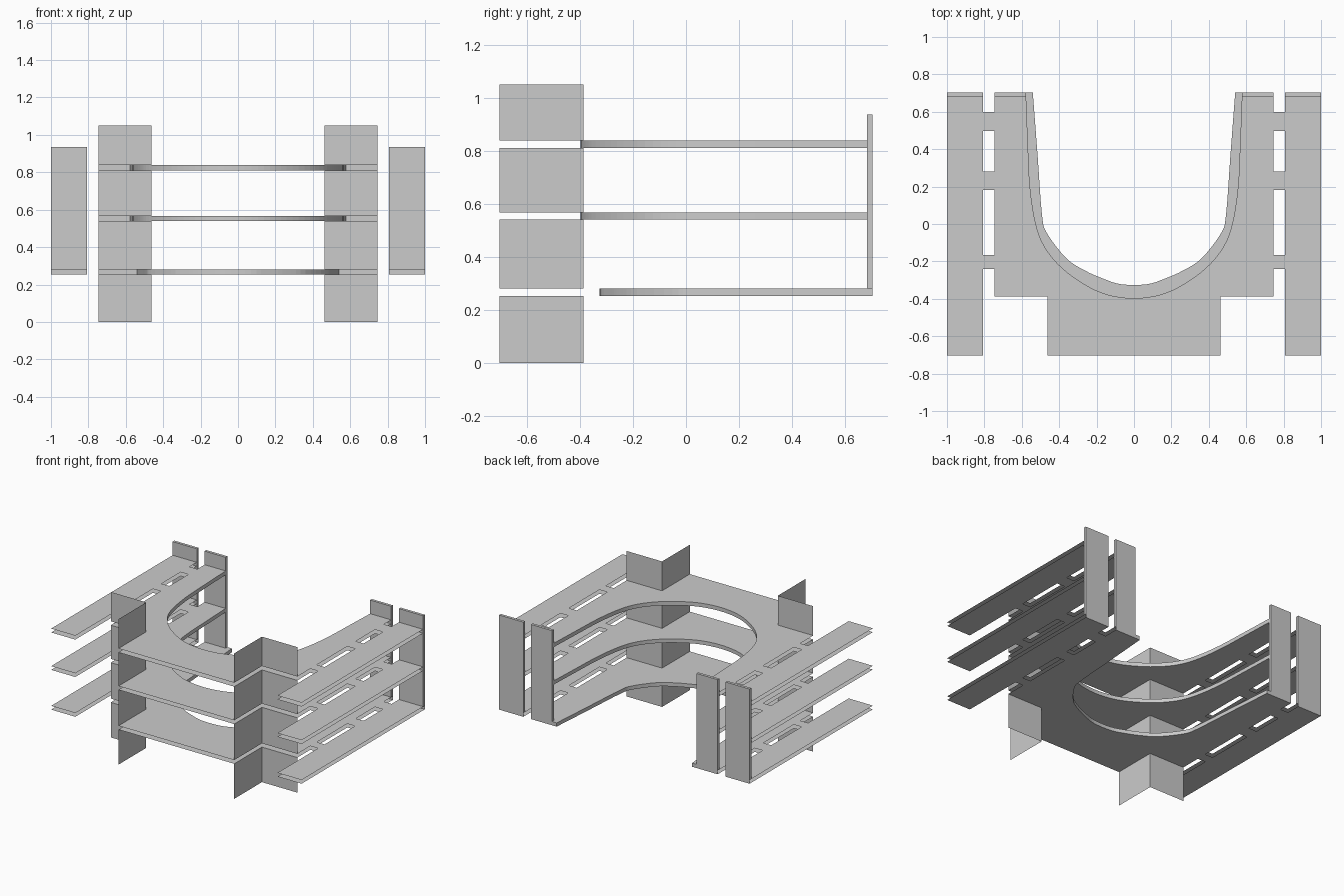
import bpy
import bmesh
from mathutils import Vector

if "Cube" in bpy.data.objects:
    bpy.data.objects.remove(bpy.data.objects["Cube"], do_unlink=True)

grey = bpy.data.materials.new("plain grey")
grey.use_nodes = True
COLOUR = (0.6, 0.6, 0.6, 1)
grey.diffuse_color = COLOUR
grey.node_tree.nodes["Principled BSDF"].inputs["Base Color"].default_value = COLOUR

# Shared dimensions
OUT, STRIP, BODY, FRONT = 1.0, 0.807, 0.745, 0.462
Y0, STEP, REAR, BACK = -0.703, -0.387, 0.683, 0.703
TABS = [(-0.24, -0.165), (0.182, 0.28), (0.498, 0.6)]
LEVELS = [(0.253, 0.28), (0.54, 0.567), (0.81, 0.838)]
TOP, PLATE_TOP = 1.05, 0.936


def finish(name, bm):
    mesh = bpy.data.meshes.new(name)
    bm.to_mesh(mesh)
    bm.free()
    mesh.materials.append(grey)
    obj = bpy.data.objects.new(name, mesh)
    bpy.context.collection.objects.link(obj)
    return obj


def sheet(bm, points, z, up):
    """Flat horizontal face that looks up or down."""
    face = bm.faces.new([bm.verts.new((x, y, z)) for x, y in points])
    face.normal_update()
    if (face.normal.z > 0) != up:
        face.normal_flip()


def wall(bm, path, z0, z1):
    """Upright strip that follows a path."""
    low = [bm.verts.new((x, y, z0)) for x, y in path]
    high = [bm.verts.new((x, y, z1)) for x, y in path]
    for i in range(len(path) - 1):
        bm.faces.new((low[i], low[i + 1], high[i + 1], high[i]))


def rect(x0, x1, y0, y1):
    return [(x0, y0), (x1, y0), (x1, y1), (x0, y1)]


def smooth_path(points, steps=4):
    """Curve through the points, mirrored to the other side."""
    pts = [Vector(p) for p in points]
    full = pts + [Vector((-p.x, p.y)) for p in reversed(pts) if p.x > 0]
    full = [full[0] * 2 - full[1]] + full + [full[-1] * 2 - full[-2]]
    path = []
    for a, b, c, d in zip(full, full[1:], full[2:], full[3:]):
        for s in range(steps):
            t = s / steps
            p = 0.5 * (2 * b + (c - a) * t + (2 * a - 5 * b + 4 * c - d) * t * t
                       + (3 * b - a - 3 * c + d) * t ** 3)
            path.append((p.x, p.y))
    path.append((full[-2].x, full[-2].y))
    return path


# Cutout curves, from the rear of the left arm to the middle
wide_cut = smooth_path([(0.577, REAR), (0.568, 0.45), (0.556, 0.2), (0.525, 0), (0.476, -0.125),
                        (0.385, -0.235), (0.26, -0.325), (0.14, -0.378), (0, -0.397)])
narrow_cut = smooth_path([(0.541, BACK), (0.515, 0.36), (0.492, 0.05), (0.465, -0.05),
                          (0.36, -0.185), (0.26, -0.25), (0.17, -0.29), (0.07, -0.322)])


# Hollow shelves: upper and lower skins joined along the cutout
def shelf(name, cut, z0, z1, end):
    bm = bmesh.new()
    outline = cut + [(-BODY, end), (-BODY, STEP), (-FRONT, STEP), (-FRONT, Y0),
                     (FRONT, Y0), (FRONT, STEP), (BODY, STEP), (BODY, end)]
    for z, up in ((z0, False), (z1, True)):
        sheet(bm, outline, z, up)
        for s in (1, -1):
            sheet(bm, rect(s * STRIP, s * OUT, Y0, end), z, up)
            for a, b in TABS:
                sheet(bm, rect(s * BODY, s * STRIP, a, b), z, up)
    wall(bm, cut, z0, z1)
    if end == BACK:
        for s in (1, -1):
            wall(bm, [(s * cut[0][0], end), (s * BODY, end)][::s], z0, z1)
            wall(bm, [(s * STRIP, end), (s * OUT, end)][::s], z0, z1)
    return finish(name, bm)


shelf("lower_shelf", narrow_cut, *LEVELS[0], BACK)
shelf("middle_shelf", wide_cut, *LEVELS[1], REAR)
shelf("upper_shelf", wide_cut, *LEVELS[2], REAR)

# Angled front posts, interrupted at each shelf
bounds = [0] + [z for level in LEVELS for z in level] + [TOP]
for side, s in (("left", 1), ("right", -1)):
    bm = bmesh.new()
    for z0, z1 in zip(bounds[::2], bounds[1::2]):
        wall(bm, [(s * FRONT, Y0), (s * FRONT, STEP), (s * BODY, STEP)], z0, z1)
    finish(side + "_front_post", bm)

    # Upright rear plates, standing on the lower shelf
    for label, x0, x1 in (("inner", 0.577, BODY), ("outer", STRIP, OUT)):
        bm = bmesh.new()
        bmesh.ops.create_cube(bm, size=1)
        for v in bm.verts:
            v.co.x = s * (x1 if v.co.x > 0 else x0)
            v.co.y = BACK if v.co.y > 0 else REAR
            v.co.z = PLATE_TOP if v.co.z > 0 else LEVELS[0][1]
        bmesh.ops.recalc_face_normals(bm, faces=bm.faces)
        finish(f"{side}_{label}_rear_plate", bm)
